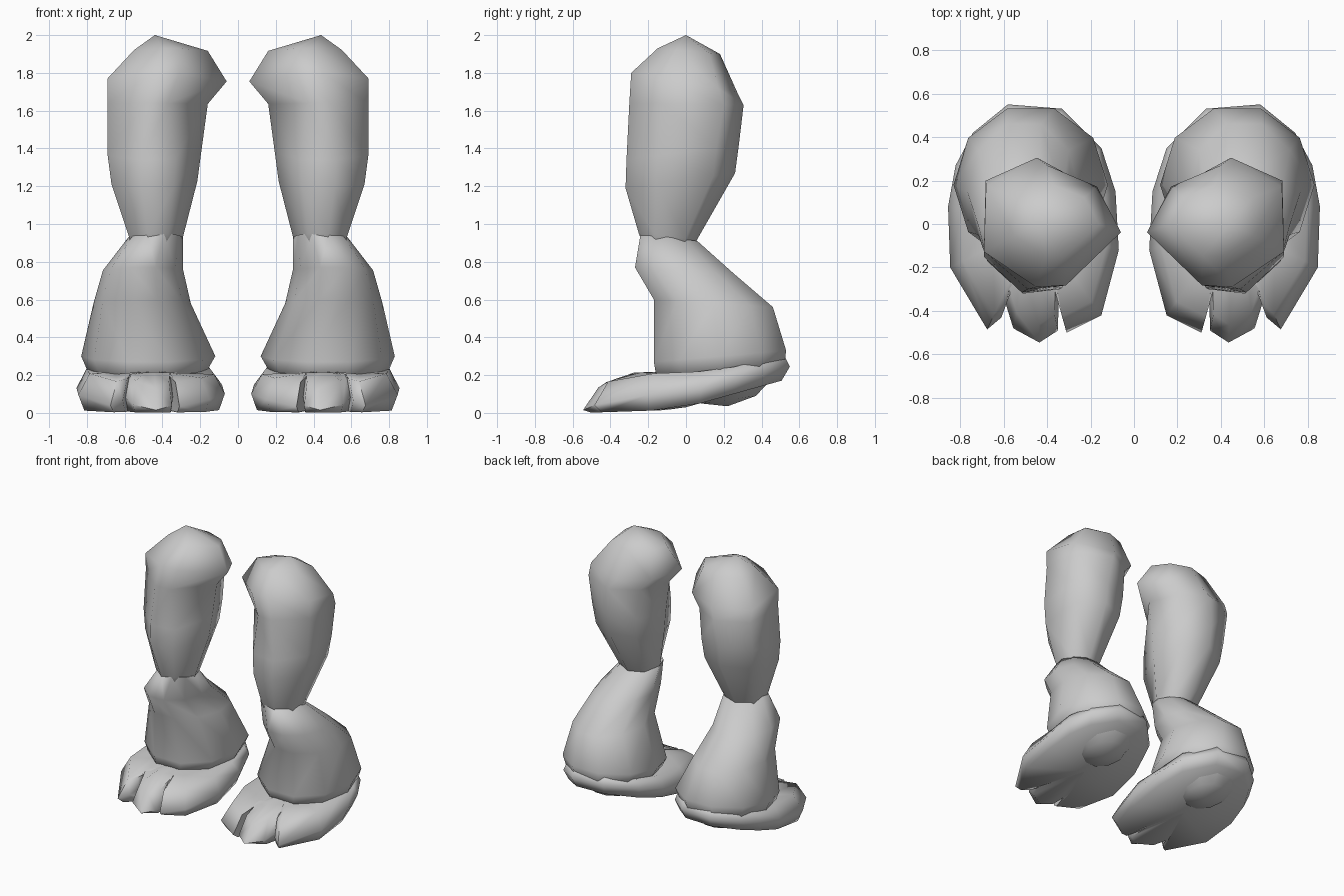
import bpy, bmesh, math

if "Cube" in bpy.data.objects:
    bpy.data.objects.remove(bpy.data.objects["Cube"])


def interp(table, v):
    """Piecewise-linear lookup in a list of (key, value)."""
    if v <= table[0][0]:
        return table[0][1]
    for (a, p), (b, q) in zip(table, table[1:]):
        if v <= b:
            return p + (q - p) * (v - a) / (b - a)
    return table[-1][1]


def loft(name, rings, low, high):
    """Skin rings of equal count, close both ends on a point, mirror across x."""
    bm = bmesh.new()
    vr = [[bm.verts.new(p) for p in r] for r in rings]
    n = len(vr[0])
    for a, b in zip(vr, vr[1:]):
        for i in range(n):
            j = (i + 1) % n
            bm.faces.new((a[i], a[j], b[j], b[i]))
    for ring, tip in ((vr[0], low), (vr[-1], high)):
        t = bm.verts.new(tip)
        for i in range(n):
            bm.faces.new((ring[i], ring[(i + 1) % n], t))
    bmesh.ops.recalc_face_normals(bm, faces=bm.faces)
    me = bpy.data.meshes.new(name)
    bm.to_mesh(me)
    bm.free()
    ob = bpy.data.objects.new(name, me)
    bpy.context.collection.objects.link(ob)
    bpy.ops.object.select_all(action='DESELECT')
    ob.select_set(True)
    bpy.context.view_layer.objects.active = ob
    bpy.ops.object.shade_smooth_by_angle(angle=math.radians(80))
    m = ob.modifiers.new("Mirror", 'MIRROR')
    m.use_mirror_merge = False
    return ob


def ring(section, x0, x1, front, back):
    """Fit a unit section between x limits and tilted front/back (y, z) points."""
    pts = []
    for u, v in section:
        t = (v + 1) / 2
        pts.append(((x0 + x1) / 2 + u * (x1 - x0) / 2,
                    front[0] + (back[0] - front[0]) * t,
                    front[1] + (back[1] - front[1]) * t))
    return pts


# thighs: seven-sided, rounder below, pointed on the inner side above
peak = [(-1, -.1), (-.65, .65), (.08, 1), (.97, .65), (1, -.42), (.24, -1), (-.2, -.97)]
calm = [(-1, -.05), (-.68, .75), (.12, 1), (.95, .6), (1, -.45), (.3, -1), (-.45, -.93)]
thigh = [
    (calm, .33, .55, (-.21, .84), (.02, .82)),
    (calm, .29, .58, (-.25, .95), (.06, .92)),
    (calm, .215, .67, (-.32, 1.19), (.26, 1.27)),
    (calm, .195, .69, (-.315, 1.34), (.28, 1.42)),
    (peak, .16, .69, (-.30, 1.64), (.305, 1.63)),
    (peak, .06, .69, (-.29, 1.80), (.27, 1.70)),
    (peak, .16, .55, (-.15, 1.93), (.18, 1.90)),
]
loft("thigh", [ring(*r) for r in thigh], (.44, -.1, .8), (.44, 0, 2))

# shins: flared, heavy at the heel, with the base showing under the sole
deca = [(math.cos(i * math.pi / 5), math.sin(i * math.pi / 5)) for i in range(10)]
deca = [(u, max(-1, min(1, v / .951))) for u, v in deca]
shin = [
    (.32, .60, (.08, .05), (.37, .09)),
    (.16, .80, (-.16, .21), (.52, .25)),
    (.12, .83, (-.17, .27), (.53, .33)),
    (.25, .765, (-.17, .60), (.46, .56)),
    (.29, .715, (-.27, .77), (.25, .74)),
    (.29, .58, (-.24, .95), (.06, .91)),
]
loft("shin", [ring(deca, *r) for r in shin], (.45, .22, .035), (.43, -.09, .93))

# feet: three-toed plan outline stacked from sole to instep
plan = [(.15, -.42), (.31, -.50), (.345, -.31), (.35, -.49), (.435, -.545), (.555, -.48),
        (.595, -.35), (.61, -.43), (.675, -.485), (.845, -.20), (.855, .08), (.82, .27),
        (.74, .42), (.58, .55), (.33, .53), (.15, .35), (.085, .15), (.07, -.12)]
sole = [(-.54, 0), (-.1, .015), (0, .03), (.54, .18)]
side = [(-.54, .015), (-.40, .08), (0, .11), (.3, .19), (.54, .245)]
top = [(-.47, .13), (-.43, .16), (-.27, .215), (-.1, .205), (.2, .23), (.52, .31)]


def slab(scale, heights, heel=None):
    pts = []
    for x, y in plan:
        s = heel if heel and y > .2 else scale
        px, py = .45 + (x - .45) * s, y * s
        pts.append((px, py, interp(heights, py)))
    return pts


loft("foot", [slab(.92, sole), slab(1, side), slab(.85, top, .94), slab(.5, top)],
     (.45, 0, .03), (.45, 0, .22))
